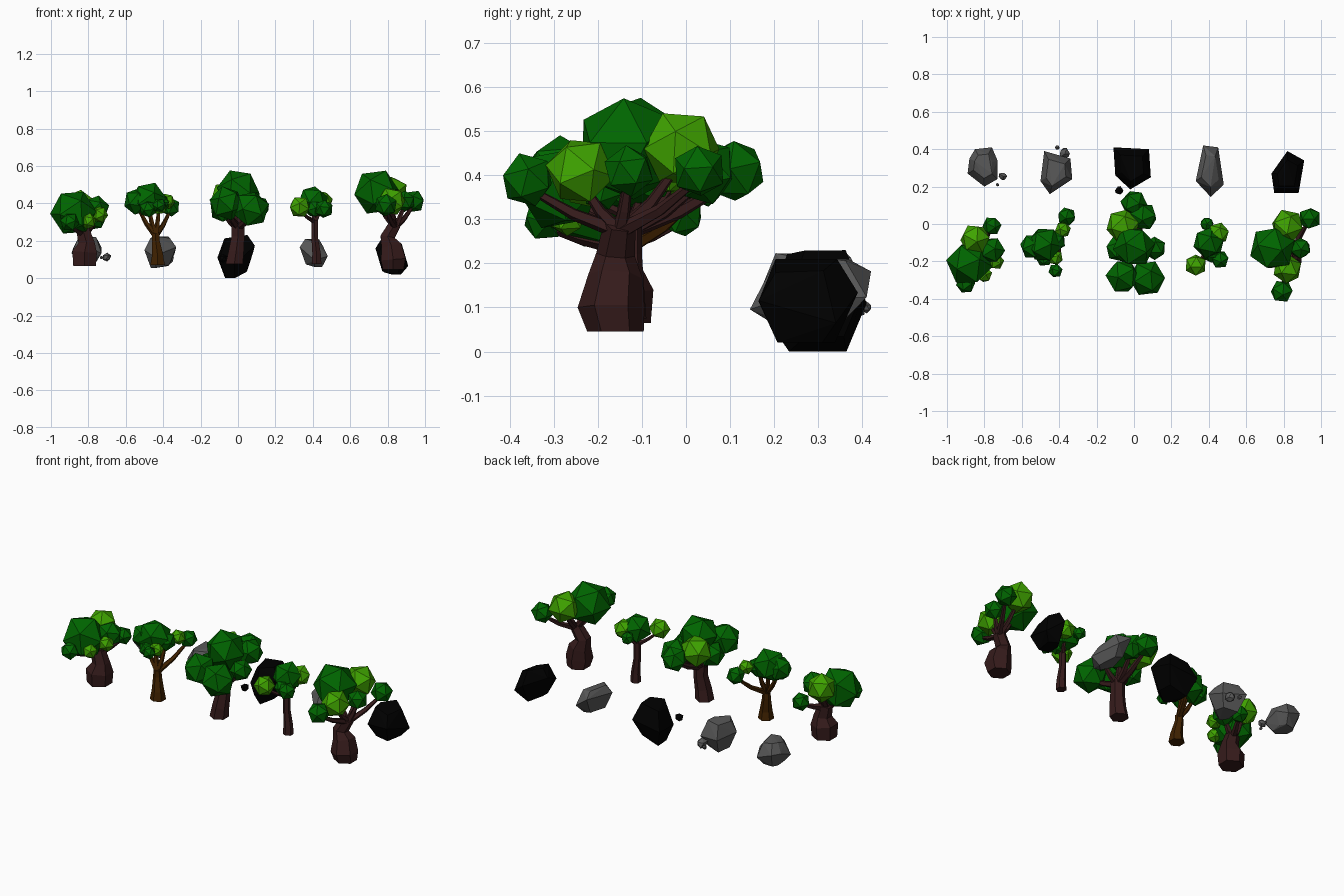
import bpy
import bmesh
import math
import random
from mathutils import Vector, Euler

random.seed(4)
if "Cube" in bpy.data.objects:
    bpy.data.objects.remove(bpy.data.objects["Cube"])

UNIT = 0.01  # part sizes below are given in hundredths


def make_material(name, color):
    material = bpy.data.materials.new(name)
    material.use_nodes = True
    rgba = (*color, 1.0)
    material.diffuse_color = rgba
    shader = next(n for n in material.node_tree.nodes if n.type == "BSDF_PRINCIPLED")
    shader.inputs["Base Color"].default_value = rgba
    return material


dark_leaf = make_material("dark green leaves", (0.0, 0.13, 0.0))
light_leaf = make_material("light green leaves", (0.05, 0.37, 0.0))
red_bark = make_material("dark red bark", (0.036, 0.011, 0.011))
brown_bark = make_material("brown bark", (0.05, 0.015, 0.0))
grey_stone = make_material("grey stone", (0.1, 0.1, 0.1))
black_stone = make_material("black stone", (0.0, 0.0, 0.0))


def add_object(name, mesh_builder, material):
    """Turn a finished bmesh into a flat shaded object of one colour."""
    bmesh.ops.recalc_face_normals(mesh_builder, faces=mesh_builder.faces[:])
    mesh = bpy.data.meshes.new(name)
    mesh_builder.to_mesh(mesh)
    mesh_builder.free()
    mesh.materials.append(material)
    item = bpy.data.objects.new(name, mesh)
    bpy.context.collection.objects.link(item)


def loft_tube(builder, path, radii, sides):
    """Loft a faceted tapering limb along a path and cap both ends."""
    rings = []
    up = Vector((0, 0, 1))
    for i, point in enumerate(path):
        ahead = path[min(i + 1, len(path) - 1)]
        behind = path[max(i - 1, 0)]
        # the first ring of a trunk lies flat
        turn = up.rotation_difference(up if i == 0 and sides > 5 else ahead - behind)
        ring = []
        for k in range(sides):
            angle = math.tau * (k + 0.5) / sides
            offset = Vector((math.cos(angle), math.sin(angle), 0)) * radii[i]
            ring.append(builder.verts.new(point + turn @ offset))
        rings.append(ring)
    for low, high in zip(rings, rings[1:]):
        for k in range(sides):
            n = (k + 1) % sides
            builder.faces.new((low[k], low[n], high[n], high[k]))
    builder.faces.new(rings[0][::-1])
    builder.faces.new(rings[-1])


def leaf_ball(name, center, radius, material):
    builder = bmesh.new()
    bmesh.ops.create_icosphere(builder, subdivisions=1, radius=radius * 1.05)
    spin = Euler([random.uniform(0, math.tau) for _ in range(3)]).to_matrix()
    bmesh.ops.rotate(builder, verts=builder.verts[:], cent=(0, 0, 0), matrix=spin)
    bmesh.ops.translate(builder, verts=builder.verts[:], vec=center)
    add_object(name, builder, material)


def tree(name, bark, trunk, limb, dark, light):
    """Trunk rows and leaf rows are (x, y, z, radius)."""
    path = [Vector(row[:3]) * UNIT for row in trunk]
    radii = [row[3] * UNIT for row in trunk]
    builder = bmesh.new()
    loft_tube(builder, path, radii, 6)
    add_object(name + "_trunk", builder, bark)

    # one bent branch from the fork to every larger leaf ball
    fork = path[-1] - Vector((0, 0, radii[-1] * 0.5))
    builder = bmesh.new()
    for x, y, z, r in dark + light:
        if r < 5:
            continue
        end = Vector((x, y, z - r * 0.3)) * UNIT
        bend = fork.lerp(end, 0.5)
        bend.z = fork.z + (end.z - fork.z) * 0.4
        widths = [limb * UNIT, limb * UNIT * 0.75, limb * UNIT * 0.45]
        loft_tube(builder, [fork, bend, end], widths, 5)
    add_object(name + "_branches", builder, bark)

    for label, rows, material in (("dark", dark, dark_leaf), ("light", light, light_leaf)):
        for i, (x, y, z, r) in enumerate(rows):
            center = Vector((x, y, z)) * UNIT
            leaf_ball(f"{name}_{label}_leaves_{i + 1}", center, r * UNIT, material)


def rock(name, material, outline, low, high, slope):
    """Blocky convex stone: a jagged waist between two smaller caps, sheared by a slope."""
    builder = bmesh.new()
    middle = Vector((sum(p[0] for p in outline), sum(p[1] for p in outline))) / len(outline)
    for i, corner in enumerate(outline):
        arm = Vector(corner) - middle
        tilt = arm.dot(Vector(slope))
        waist = 0.38 if i % 2 else 0.6
        for size, part in ((1, waist), (0.58, 0.03 * (i % 3)), (0.62, 1 - 0.05 * (i % 3))):
            spot = middle + arm * size
            z = low + (high - low) * part + tilt * size
            z = min(max(z, low), high)
            builder.verts.new(Vector((spot.x, spot.y, z)) * UNIT)
    hull = bmesh.ops.convex_hull(builder, input=builder.verts[:])
    spare = {v for v in hull["geom_interior"] if isinstance(v, bmesh.types.BMVert)}
    bmesh.ops.delete(builder, geom=list(spare), context="VERTS")
    add_object(name, builder, material)


def pebble(name, material, x, y, z, r):
    builder = bmesh.new()
    bmesh.ops.create_icosphere(builder, subdivisions=1, radius=r * UNIT)
    for v in builder.verts:
        v.co *= random.uniform(0.8, 1.15)
    bmesh.ops.translate(builder, verts=builder.verts[:], vec=Vector((x, y, z)) * UNIT)
    add_object(name, builder, material)


# Trees, from the model's right to its left
tree("stout_tree", red_bark,
     [(-82, -15, 6.5, 7), (-82, -15, 14, 7.6), (-81, -15, 19, 5), (-83, -15, 26, 4)], 2.2,
     [(-88, -21, 35, 12), (-76, -1, 31, 5), (-76, -14, 37, 7), (-90, -32, 30, 5)],
     [(-85, -8, 39, 8), (-80, -27, 30.5, 4.2), (-74, -20, 34, 4.4)])

tree("forked_tree", brown_bark,
     [(-43, -15, 7, 4.5), (-43, -15, 12, 3.5), (-44, -14, 20, 2.4), (-44, -14, 24, 2.2)], 1.8,
     [(-48, -11, 42, 9.3), (-54, -12, 41, 7), (-36, 4, 38, 5), (-42, -25, 39, 3.7),
      (-42, -9, 40, 5.5), (-48, -18, 37, 4.6)],
     [(-38, -3, 41, 4.2), (-42, -18, 38, 4)])

tree("tall_tree", red_bark,
     [(-2, -15, 7.5, 5.3), (-1, -15, 14, 4.7), (0, -14, 22, 4), (0, -14, 29, 4)], 2.2,
     [(0, -12, 47, 11), (0, 11, 41, 7), (5, 4, 41, 7.5), (11, -13, 38, 6),
      (-6, -28, 40, 9), (7, -29, 37, 9.5), (-8, -13, 37, 7.2)],
     [(-6, -1, 43, 8.8)])

tree("slim_tree", red_bark,
     [(42, -12, 7.5, 3), (42, -12, 13, 2.6), (41, -12, 22, 2), (41, -12, 31, 2)], 1.3,
     [(40, -10, 41, 8.3), (39, 0, 39, 3.7), (46, -19, 37, 4.8), (41, -16, 37, 4.5)],
     [(45, -5, 41, 5.7), (33, -22, 38, 5.7)])

tree("leaning_tree", red_bark,
     [(83, -16, 4.5, 6.4), (83, -17, 10, 7.6), (82, -16, 17, 6.2), (80, -16, 22, 4.4),
      (84, -15, 29, 3.6)], 1.9,
     [(74, -13, 46, 12), (79, -36, 39, 6), (89, -13, 41, 5.6), (94, 3, 41, 5.9)],
     [(82, -24, 41, 7.6), (82, -1, 46, 8.7)])

# Rocks behind the trees
rock("grey_rock", grey_stone,
     [(-85, 40), (-76, 41), (-73, 34), (-73, 24), (-80, 20), (-89, 27), (-88, 35)],
     8, 22, (0, 0))
rock("broad_grey_rock", grey_stone,
     [(-48, 39), (-34, 35), (-33, 24), (-45, 16), (-50, 23)],
     5.5, 22.5, (0.1, 0))
rock("large_black_rock", black_stone,
     [(-11, 41), (8, 40), (9, 25), (-2, 18.5), (-10, 26)],
     0, 23, (0.4, 0.1))
rock("long_grey_rock", grey_stone,
     [(37, 42), (45, 41), (48, 21), (41, 14.5), (33, 23)],
     6, 21, (-0.3, 0.15))
rock("black_rock", black_stone,
     [(82, 39), (91, 34), (88, 16.5), (75, 16.5), (73.5, 27)],
     2, 21, (-0.3, 0))

# Loose stones beside the rocks
pebble("small_stone_1", grey_stone, -70, 25.5, 11, 2.5)
pebble("small_stone_2", grey_stone, -73, 21, 11, 1)
pebble("small_stone_3", grey_stone, -37, 37.5, 10, 3.2)
pebble("small_stone_4", grey_stone, -41, 41, 10, 1.3)
pebble("small_stone_5", black_stone, -8, 18, 10.5, 2.3)
